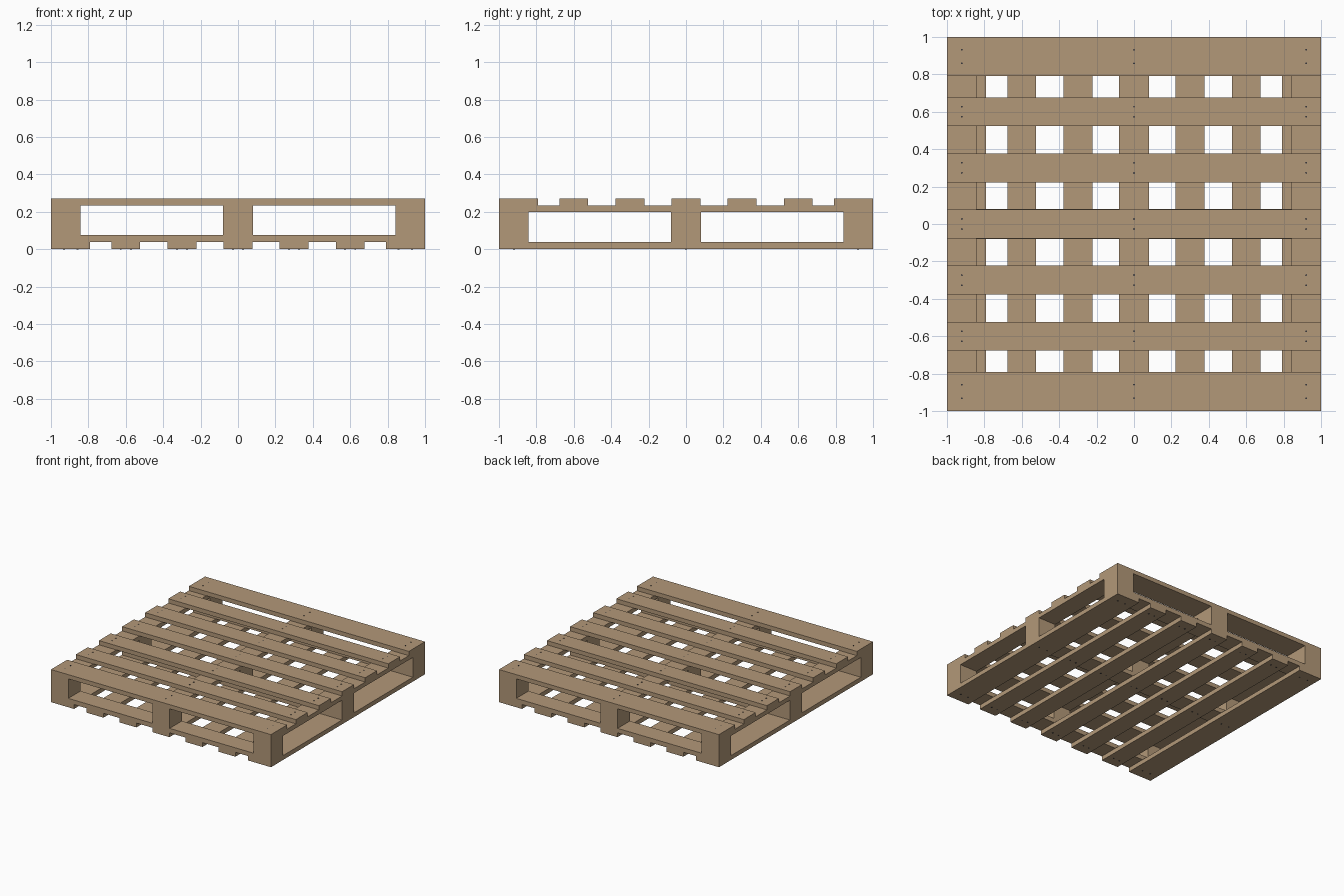
import bpy, bmesh
from mathutils import Matrix

if "Cube" in bpy.data.objects:
    bpy.data.objects.remove(bpy.data.objects["Cube"])


def material(name, rgb):
    m = bpy.data.materials.new(name)
    m.diffuse_color = (*rgb, 1)
    m.use_nodes = True
    m.node_tree.nodes["Principled BSDF"].inputs["Base Color"].default_value = m.diffuse_color
    return m


WOOD = material("pale wood", (0.45, 0.315, 0.19))
STEEL = material("dark steel", (0.04, 0.04, 0.045))


def finish(name, bm, mat):
    me = bpy.data.meshes.new(name)
    bm.to_mesh(me)
    bm.free()
    me.materials.append(mat)
    ob = bpy.data.objects.new(name, me)
    bpy.context.collection.objects.link(ob)
    return ob


def box(name, x, y, z):
    """Box from (low, high) ranges on each axis."""
    bm = bmesh.new()
    bmesh.ops.create_cube(bm, size=1)
    for v in bm.verts:
        v.co = [lo + (c + 0.5) * (hi - lo) for c, (lo, hi) in zip(v.co, (x, y, z))]
    return finish(name, bm, WOOD)


FULL = (-1, 1)
# layer heights: bottom boards, lower stringers, blocks, upper stringers, top boards
Z = [0.002, 0.038, 0.075, 0.2, 0.235, 0.27]
# deck boards: wide at both edges, narrow between
DECK = [(-1, -0.79)] + [(c - 0.077, c + 0.077) for c in (-0.6, -0.3, 0, 0.3, 0.6)] + [(0.79, 1)]
# stringer and block lanes
LANES = [(-1, -0.842), (-0.079, 0.079), (0.842, 1)]

for i, r in enumerate(DECK):
    box(f"bottom_board_{i + 1}", r, FULL, Z[0:2])
    box(f"top_board_{i + 1}", FULL, r, Z[4:6])

for i, r in enumerate(LANES):
    box(f"lower_stringer_{i + 1}", FULL, r, Z[1:3])
    box(f"upper_stringer_{i + 1}", r, FULL, Z[3:5])
    for j, s in enumerate(LANES):
        box(f"block_{i + 1}_{j + 1}", r, s, Z[2:4])

# nail heads, two per board crossing
top, bottom = bmesh.new(), bmesh.new()


def nail(bm, x, y, z):
    bmesh.ops.create_cone(bm, cap_ends=True, segments=8, radius1=0.005, radius2=0.005,
                          depth=0.004, matrix=Matrix.Translation((x, y, z)))


for lo, hi in DECK:
    mid = (lo + hi) / 2
    half = 0.036 if hi - lo > 0.18 else 0.027
    for a in (mid - half, mid + half):
        for lane in (-0.92, 0, 0.92):
            nail(top, lane, a, Z[5])
            nail(bottom, a, lane, Z[0])
finish("top_nails", top, STEEL)
finish("bottom_nails", bottom, STEEL)
